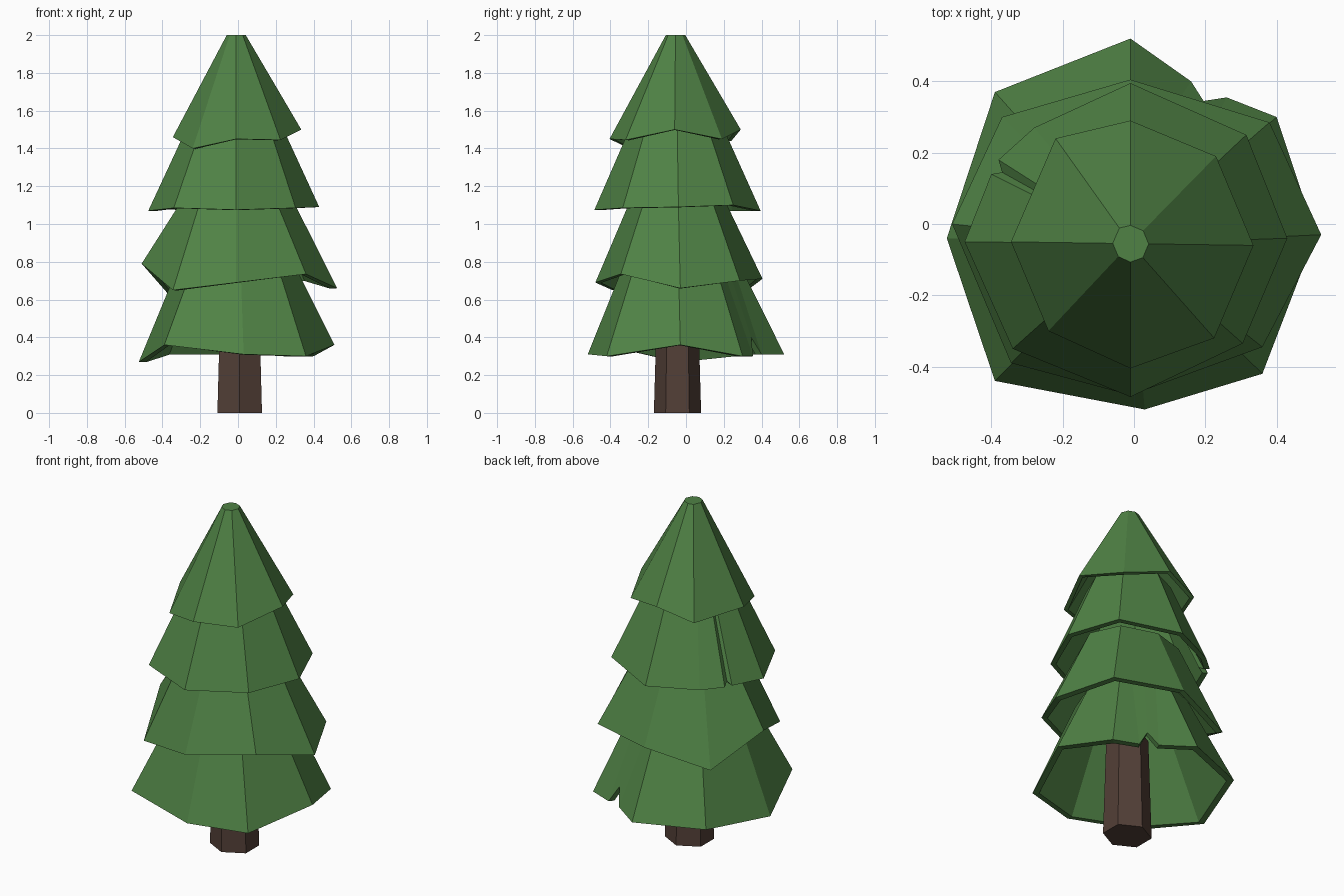
import bpy, bmesh, math

if "Cube" in bpy.data.objects:
    bpy.data.objects.remove(bpy.data.objects["Cube"])

AXIS = (-0.01, -0.055)


def material(name, rgb):
    m = bpy.data.materials.new(name)
    m.diffuse_color = (*rgb, 1)
    m.use_nodes = True
    m.node_tree.nodes["Principled BSDF"].inputs["Base Color"].default_value = m.diffuse_color
    return m


def loft(name, rings, mat):
    """Skin a stack of equal-length rings and cap both ends."""
    bm = bmesh.new()
    loops = [[bm.verts.new(p) for p in r] for r in rings]
    n = len(loops[0])
    for a, b in zip(loops, loops[1:]):
        for i in range(n):
            j = (i + 1) % n
            bm.faces.new((a[i], a[j], b[j], b[i]))
    bm.faces.new(loops[0])
    bm.faces.new(loops[-1])
    bmesh.ops.recalc_face_normals(bm, faces=bm.faces)
    me = bpy.data.meshes.new(name)
    bm.to_mesh(me)
    bm.free()
    me.materials.append(mat)
    ob = bpy.data.objects.new(name, me)
    bpy.context.collection.objects.link(ob)
    return ob


def scaled(rim, k, z=None, dz=0.0):
    """Shrink a rim towards the tree axis, optionally flattened to height z."""
    return [(AXIS[0] + (x - AXIS[0]) * k, AXIS[1] + (y - AXIS[1]) * k,
             h + dz if z is None else z) for x, y, h in rim]


def straighten(ring, a, b):
    """Put the points between a and b on a straight line, so a notch fades out."""
    for i in range(a + 1, b):
        t = (i - a) / (b - a)
        ring[i] = tuple(p + (q - p) * t for p, q in zip(ring[a], ring[b]))
    return ring


def tier(name, rim, top, k, mat, notch=(0, 1)):
    """Hollow branch skirt: inner ceiling, inner lip, outer rim, top."""
    return loft(name, [straighten(scaled(rim, k * 0.88, top - 0.04), *notch),
                       scaled(rim, 0.93, dz=-0.002),
                       rim,
                       straighten(scaled(rim, k, top), *notch)], mat)


green = material("foliage_green", (0.08, 0.225, 0.06))
brown = material("bark_brown", (0.085, 0.05, 0.038))

# Tapered hexagonal trunk
loft("trunk", [[(0.009 + 1.09 * r * math.sin(i * math.pi / 3),
                 -0.045 - r * math.cos(i * math.pi / 3), z) for i in range(6)]
               for r, z in ((0.125, 0.0), (0.108, 0.6))], brown)

# Branch tiers, rims listed counter-clockwise from the right-hand corner
tier("bottom_tier", [(0.51, -0.03, 0.36), (0.40, 0.30, 0.30),
                     (0.26, 0.355, 0.30), (0.195, 0.345, 0.40), (0.16, 0.40, 0.31),
                     (-0.01, 0.52, 0.31), (-0.39, 0.37, 0.31),
                     (-0.525, -0.04, 0.27), (-0.39, -0.44, 0.36),
                     (0.03, -0.52, 0.31), (0.36, -0.42, 0.30)],
     0.82, 0.56, green, notch=(1, 5))

tier("lower_middle_tier", [(0.525, -0.03, 0.66), (0.38, 0.285, 0.70),
                           (-0.01, 0.405, 0.71), (-0.37, 0.30, 0.63),
                           (-0.51, 0.0, 0.79), (-0.345, -0.39, 0.65),
                           (-0.01, -0.48, 0.69), (0.36, -0.345, 0.735)],
     1.16, 0.53, green)

tier("upper_middle_tier", [(0.43, -0.04, 1.09), (0.315, 0.25, 1.10),
                           (-0.01, 0.395, 1.07), (-0.28, 0.27, 1.07),
                           (-0.38, 0.18, 1.08), (-0.37, 0.145, 1.10),
                           (-0.40, 0.14, 1.08), (-0.475, -0.05, 1.07),
                           (-0.34, -0.35, 1.085), (-0.01, -0.485, 1.075),
                           (0.305, -0.335, 1.085)], 1.53, 0.54, green)

tier("top_tier", [(0.335, -0.06, 1.50), (0.23, 0.19, 1.45),
                  (-0.01, 0.29, 1.50), (-0.22, 0.24, 1.44),
                  (-0.345, -0.05, 1.46), (-0.24, -0.30, 1.40),
                  (-0.01, -0.405, 1.45), (0.225, -0.32, 1.445)],
     2.0, 0.148, green)
